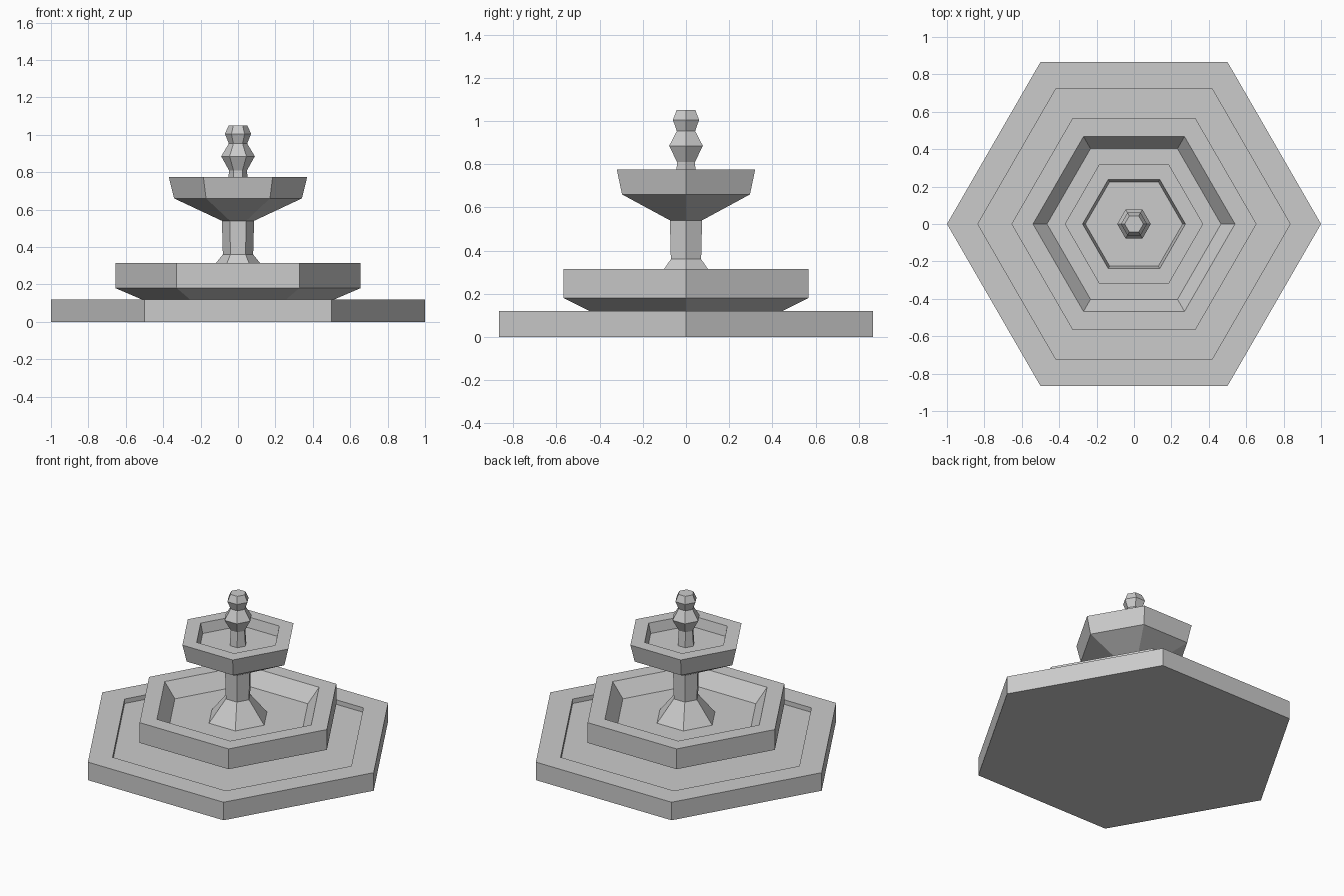
import bpy, bmesh
from math import cos, sin, tau

SIDES = 6

if "Cube" in bpy.data.objects:
    bpy.data.objects.remove(bpy.data.objects["Cube"], do_unlink=True)

# One flat stone colour
stone = bpy.data.materials.new("grey stone")
stone.use_nodes = True
colour = (0.6, 0.6, 0.6, 1)
stone.diffuse_color = colour
stone.node_tree.nodes["Principled BSDF"].inputs["Base Color"].default_value = colour


def turned(name, profile, cap_bottom=False, cap_top=False):
    """Six-sided turned part from (radius, height) points, listed from the bottom outside up."""
    bm = bmesh.new()
    rings = [[bm.verts.new((r * cos(tau * k / SIDES), r * sin(tau * k / SIDES), z))
              for k in range(SIDES)] for r, z in profile]
    for low, high in zip(rings, rings[1:]):
        for k in range(SIDES):
            n = (k + 1) % SIDES
            bm.faces.new((low[k], low[n], high[n], high[k]))
    if cap_bottom:
        bm.faces.new(rings[0][::-1])
    if cap_top:
        bm.faces.new(rings[-1])
    mesh = bpy.data.meshes.new(name)
    bm.to_mesh(mesh)
    bm.free()
    mesh.materials.append(stone)
    obj = bpy.data.objects.new(name, mesh)
    bpy.context.collection.objects.link(obj)
    return obj


# Each part starts where the previous one ends, so the shell stays continuous
# Wide plinth with a shallow sunken floor
turned("base_plinth", [(1, 0), (1, 0.12), (0.835, 0.12), (0.835, 0.09), (0.445, 0.09)],
       cap_bottom=True)

# Large basin with sloping inner walls
turned("lower_basin", [(0.445, 0.09), (0.655, 0.18), (0.655, 0.315), (0.54, 0.315),
                       (0.465, 0.22), (0.193, 0.22)])

# Column with a flared foot
turned("column", [(0.193, 0.22), (0.081, 0.36), (0.086, 0.54)])

# Small raised bowl
turned("upper_bowl", [(0.086, 0.54), (0.342, 0.66), (0.37, 0.775), (0.275, 0.775),
                      (0.26, 0.71), (0.055, 0.71)])

# Finial with a belly and a knob
turned("finial", [(0.055, 0.71), (0.048, 0.81), (0.09, 0.885), (0.049, 0.953),
                  (0.07, 1.005), (0.05, 1.05)], cap_top=True)
